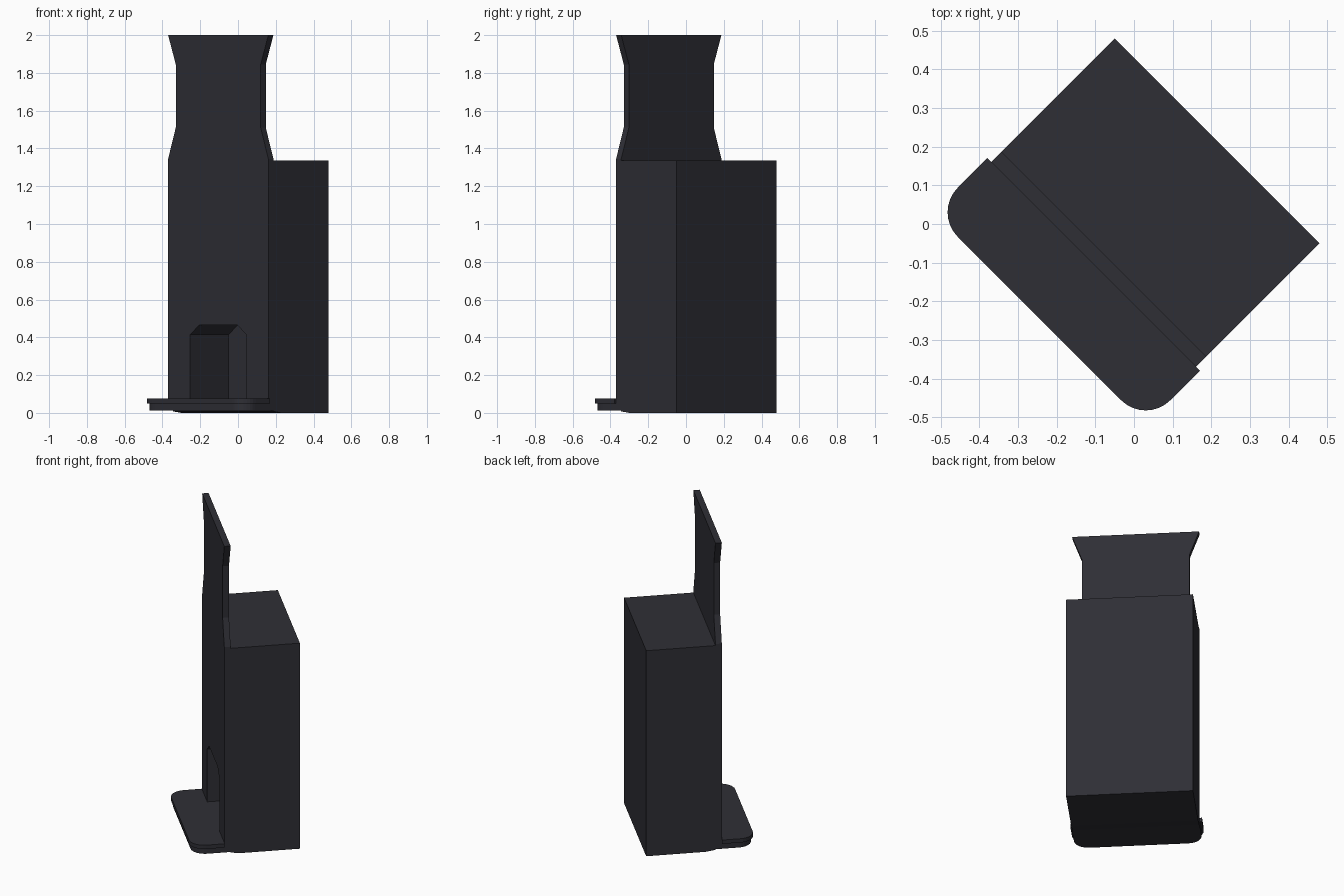
import bpy, bmesh, math

if "Cube" in bpy.data.objects:
    bpy.data.objects.remove(bpy.data.objects["Cube"])

# One flat colour for the whole kiosk
dark = bpy.data.materials.new("charcoal")
dark.diffuse_color = (0.028, 0.028, 0.036, 1)
dark.use_nodes = True
dark.node_tree.nodes["Principled BSDF"].inputs["Base Color"].default_value = dark.diffuse_color
TURN = -math.pi / 4      # the kiosk stands turned by 45 degrees


def prism(name, profile, vec, place):
    """Extrude a 2D profile along vec; place maps 2D points into local space."""
    bm = bmesh.new()
    face = bm.faces.new([bm.verts.new(place(a, b)) for a, b in profile])
    ext = bmesh.ops.extrude_face_region(bm, geom=[face])
    moved = [v for v in ext["geom"] if isinstance(v, bmesh.types.BMVert)]
    bmesh.ops.translate(bm, verts=moved, vec=vec)
    bmesh.ops.recalc_face_normals(bm, faces=bm.faces)
    mesh = bpy.data.meshes.new(name)
    bm.to_mesh(mesh)
    bm.free()
    ob = bpy.data.objects.new(name, mesh)
    bpy.context.collection.objects.link(ob)
    mesh.materials.append(dark)
    ob.rotation_euler.z = TURN
    return ob


def mirrored(half):
    """Close a right-hand half profile with its left-hand mirror."""
    return half + [(-a, b) for a, b in reversed(half)]


def tray(name, half_w, front, r, z0, z1):
    """Plate with two rounded front corners, starting at the panel face."""
    half = [(half_w, -0.148)]
    for i in range(9):
        t = math.radians(90 * i / 8)
        half.append((half_w - r + r * math.cos(t), front + r - r * math.sin(t)))
    return prism(name, mirrored(half), (0, 0, z1 - z0), lambda a, b: (a, b, z0))


# Cabinet: side profile with a shallow sloped front underside
cabinet = prism("cabinet",
                [(-0.11, 0.008), (-0.05, 0), (0.304, 0), (0.304, 1.335), (-0.11, 1.335)],
                (0.75, 0, 0), lambda a, b: (-0.375, a, b))

# Tall front panel with a waisted header
panel = prism("front_panel",
              mirrored([(0.375, 0.012), (0.375, 1.345), (0.318, 1.51),
                        (0.318, 1.845), (0.375, 2.0)]),
              (0, 0.038, 0), lambda a, b: (a, -0.148, b))

# Chamfered niche cut through the panel into the cabinet
cutter = prism("niche_cutter",
               mirrored([(0.21, 0.072), (0.21, 0.415), (0.142, 0.465)]),
               (0, 0.34, 0), lambda a, b: (a, -0.2, b))
cutter.hide_render = True
cutter.hide_viewport = True
cutter.display_type = 'WIRE'
for ob in (cabinet, panel):
    cut = ob.modifiers.new("niche", 'BOOLEAN')
    cut.operation = 'DIFFERENCE'
    cut.solver = 'EXACT'
    cut.object = cutter

# Rounded shelf at the foot, with a slightly smaller plate beneath
tray("foot_shelf", 0.389, -0.346, 0.09, 0.05, 0.075)
tray("foot_shelf_base", 0.377, -0.335, 0.085, 0.013, 0.05)
